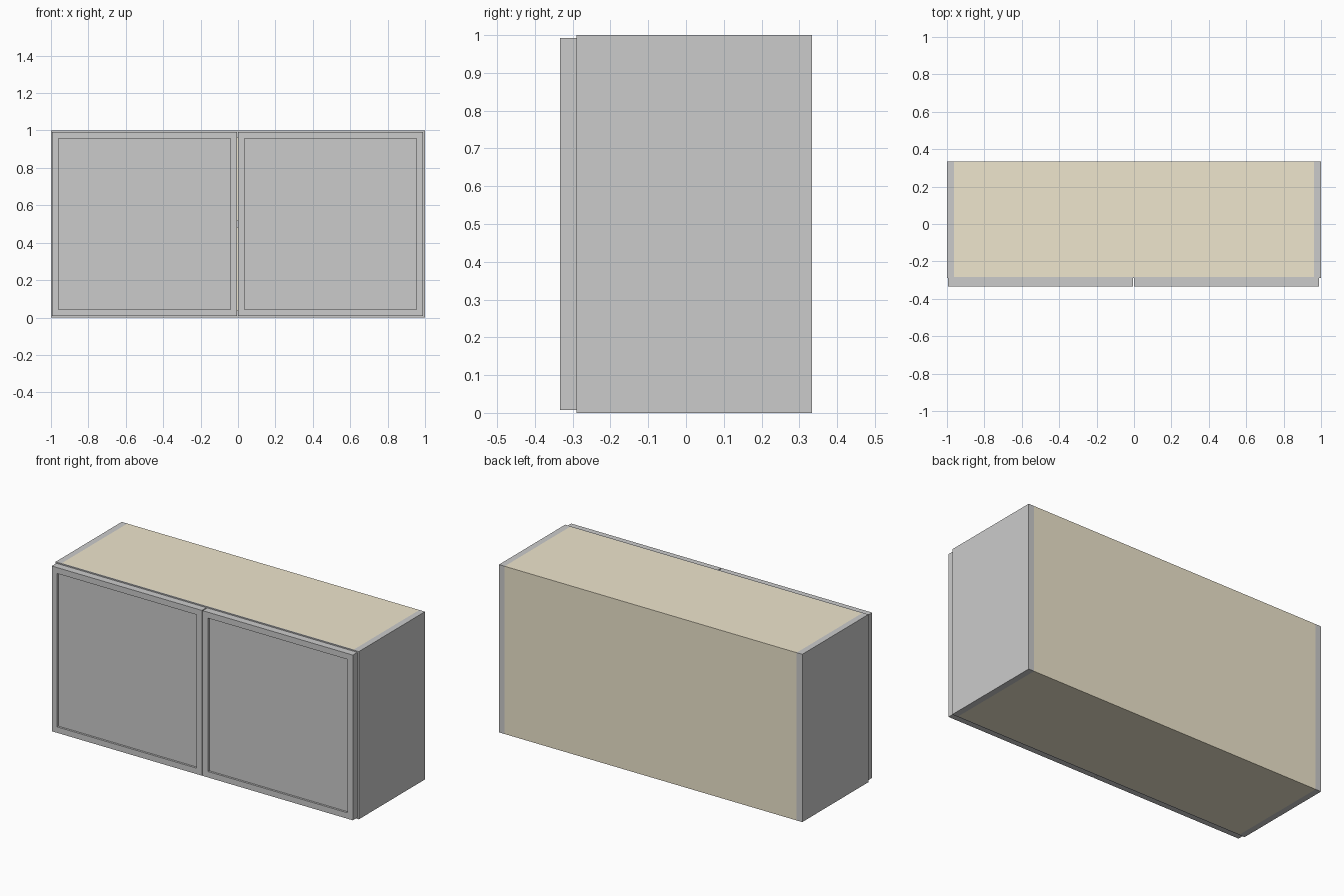
import bpy
import bmesh
from mathutils import Vector

if "Cube" in bpy.data.objects:
    bpy.data.objects.remove(bpy.data.objects["Cube"])

beige = bpy.data.materials.new("beige_board")
beige.diffuse_color = (0.86, 0.79, 0.61, 1)
beige.use_nodes = True
beige.node_tree.nodes["Principled BSDF"].inputs["Base Color"].default_value = beige.diffuse_color


def board(name, lo, hi, material=None, frame=0, recess=0):
    """Box from corner lo to corner hi; frame > 0 sinks a panel into its front."""
    lo, hi = Vector(lo), Vector(hi)
    bm = bmesh.new()
    bmesh.ops.create_cube(bm, size=1)
    for v in bm.verts:
        v.co = [lo[i] + (v.co[i] + 0.5) * (hi[i] - lo[i]) for i in range(3)]
    bm.normal_update()
    if frame:
        front = min(bm.faces, key=lambda f: f.normal.y)
        bmesh.ops.inset_individual(bm, faces=[front], thickness=frame)
        # short straight step down to the recessed panel
        walls = bmesh.ops.extrude_discrete_faces(bm, faces=[front])
        bmesh.ops.translate(bm, verts=walls["faces"][0].verts, vec=(0, recess, 0))
    mesh = bpy.data.meshes.new(name)
    bm.to_mesh(mesh)
    bm.free()
    obj = bpy.data.objects.new(name, mesh)
    bpy.context.collection.objects.link(obj)
    if material:
        mesh.materials.append(material)
    return obj


T = 0.037                   # board thickness
X = 1 - T                   # inner face of the side panels
FRONT, BACK = -0.29, 0.333  # carcass depth
EDGE = 0.007                # grey edge strip

# Side panels
board("side_panel_left", (-1, FRONT, 0), (-X, BACK, 1))
board("side_panel_right", (X, FRONT, 0), (1, BACK, 1))

# Horizontal boards, each with a grey strip on its front edge
for name, z in (("bottom", 0), ("shelf", 0.482), ("top", 1 - T)):
    rear = BACK - T
    board(name + "_board", (-X, FRONT + EDGE, z), (X, rear, z + T), beige)
    board(name + "_edge_strip", (-X, FRONT, z), (X, FRONT + EDGE, z + T))

# Back panel
board("back_panel", (-X, BACK - T, 0), (X, BACK, 1), beige)

# Pair of framed doors
for name, x in (("door_left", -0.995), ("door_right", 0.0)):
    board(name, (x, -0.333, 0.008), (x + 0.99, FRONT, 0.993),
          frame=0.05, recess=0.012)
